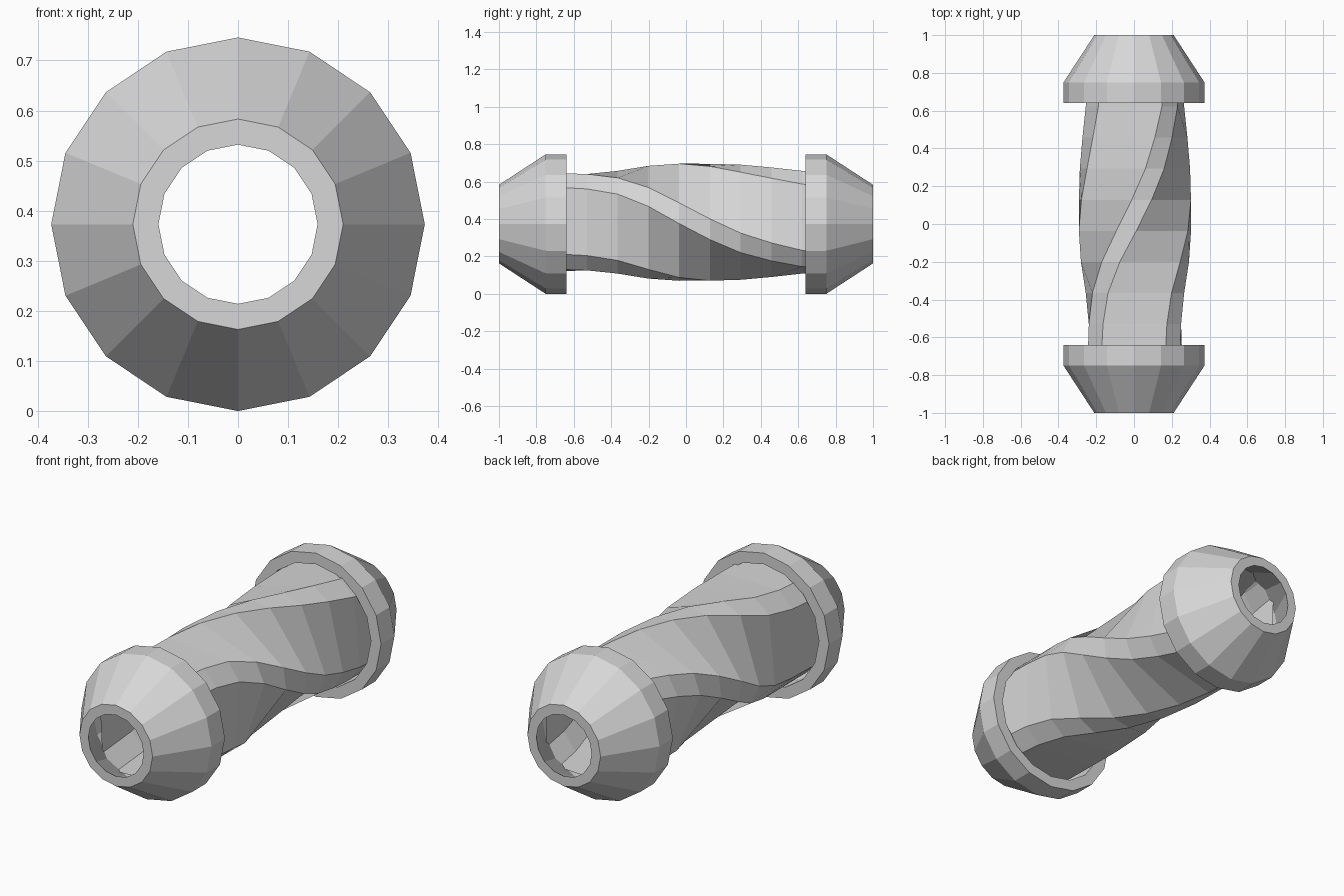
import bpy, bmesh
from math import sin, cos, radians, tau

cube = bpy.data.objects.get("Cube")
if cube:
    bpy.data.objects.remove(cube)

CENTRE_Z = 0.373

grey = bpy.data.materials.new("plain_grey")
grey.use_nodes = True
COLOUR = (0.68, 0.68, 0.68, 1)
grey.diffuse_color = COLOUR
grey.node_tree.nodes["Principled BSDF"].inputs["Base Color"].default_value = COLOUR


def loft(name, rings, location, closed=False):
    """Join equal rings of points into a flat-shaded skin."""
    bm = bmesh.new()
    loops = [[bm.verts.new(p) for p in ring] for ring in rings]
    pairs = list(zip(loops, loops[1:]))
    if closed:
        pairs.append((loops[-1], loops[0]))
    for a, b in pairs:
        for i in range(len(a)):
            j = (i + 1) % len(a)
            bm.faces.new((a[i], a[j], b[j], b[i]))
    bmesh.ops.recalc_face_normals(bm, faces=bm.faces)
    mesh = bpy.data.meshes.new(name)
    bm.to_mesh(mesh)
    bm.free()
    mesh.materials.append(grey)
    obj = bpy.data.objects.new(name, mesh)
    obj.location = location
    bpy.context.collection.objects.link(obj)
    return obj


# Hollow tapered end caps: (radius, distance from the middle)
cap_profile = [(0.21, 1), (0.373, 0.75), (0.373, 0.64),
               (0.315, 0.64), (0.315, 0.74), (0.159, 1)]
for name, side in (("front_cap", -1), ("back_cap", 1)):
    rings = [[(r * cos(tau * i / 16), side * y, r * sin(tau * i / 16))
              for i in range(16)] for r, y in cap_profile]
    loft(name, rings, (0, 0, CENTRE_Z), closed=True)

# Twisted tube with a chamfered square section; the twist eases at both ends
RADIUS_X, RADIUS_Z, HALF_CHAMFER = 0.297, 0.313, 10.3
stations = [-0.785] + [-0.53 + 0.1645 * k for k in range(9)]
twists = [48, 45, 39, 26, 9, -7, -21, -31, -39, -43]
rings = []
for y, middle in zip(stations, twists):
    angles = [radians(middle + 90 * c + s * HALF_CHAMFER)
              for c in range(4) for s in (-1, 1)]
    rings.append([(RADIUS_X * cos(a), y, RADIUS_Z * sin(a)) for a in angles])
loft("twisted_grip", rings, (0.005, 0, CENTRE_Z + 0.01))
